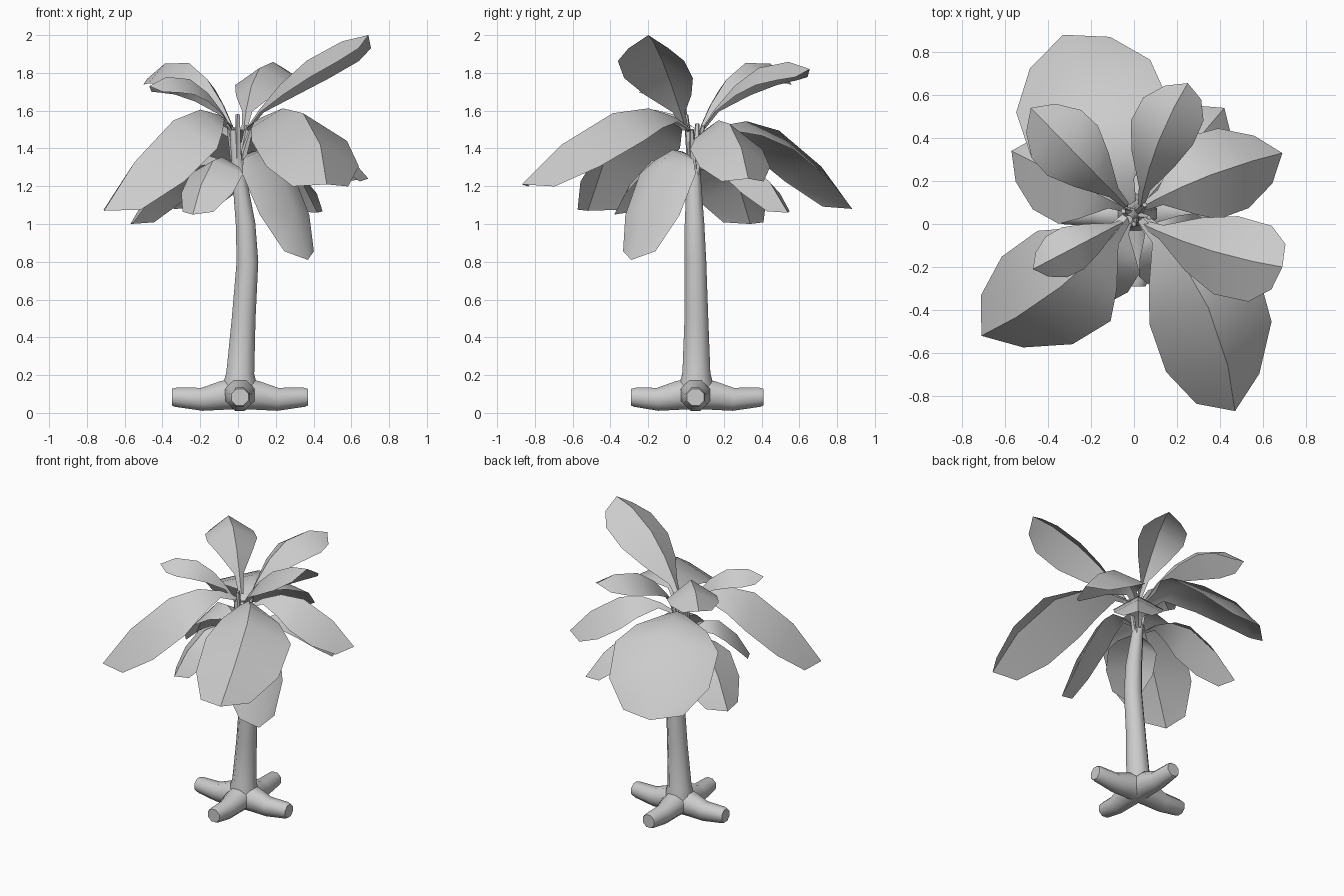
import bpy, math
from mathutils import Vector

if "Cube" in bpy.data.objects:
    bpy.data.objects.remove(bpy.data.objects["Cube"])


def make(name, verts, faces, angle):
    me = bpy.data.meshes.new(name)
    me.from_pydata(verts, [], faces)
    me.update()
    ob = bpy.data.objects.new(name, me)
    bpy.context.collection.objects.link(ob)
    bpy.ops.object.select_all(action='DESELECT')
    ob.select_set(True)
    bpy.context.view_layer.objects.active = ob
    bpy.ops.object.shade_smooth_by_angle(angle=math.radians(angle))
    return ob


def tube(name, path, sides=8, angle=62):
    """Capped tube through (x, y, z, radius) points."""
    pts = [Vector(p[:3]) for p in path]
    verts, faces = [], []
    for i, p in enumerate(pts):
        d = (pts[min(i + 1, len(pts) - 1)] - pts[max(i - 1, 0)]).normalized()
        ref = Vector((0, 1, 0)) if abs(d.z) > 0.7 else Vector((0, 0, 1))
        u = ref.cross(d).normalized()
        v = d.cross(u)
        for k in range(sides):
            a = 2 * math.pi * (k + .5) / sides
            verts.append(p + path[i][3] * (math.cos(a) * u + math.sin(a) * v))
    for i in range(len(pts) - 1):
        for k in range(sides):
            a, b = i * sides + k, i * sides + (k + 1) % sides
            faces.append((a, b, b + sides, a + sides))
    n = len(verts)
    faces += [tuple(reversed(range(sides))), tuple(range(n - sides, n))]
    return make(name, verts, faces, angle)


# (position along leaf, share of full half width)
ROWS = [(0, .1), (.12, .18), (.3, .68), (.52, 1), (.8, .97), (1, .58)]


def leaf(name, base, tip, peak, half, fold, sway=0):
    """Folded sheet arching from base over height 'peak' to the tip."""
    p0, p2 = Vector(base), Vector(tip)
    run = p2 - p0
    side = Vector((run.y, -run.x, 0)).normalized()
    p1 = p0.lerp(p2, .48) + side * sway
    p1.z = peak

    def at(t):
        return p0 * (1 - t) ** 2 + p1 * 2 * t * (1 - t) + p2 * t * t

    verts, faces = [], []
    for t, w in ROWS:
        te = t - (.04 if t == 1 else 0)
        tan = ((p1 - p0) * (1 - te) + (p2 - p1) * te).normalized()
        nor = side.cross(tan).normalized()
        off = half * w
        edge = at(te) - nor * off * fold
        verts += [edge - side * off, at(t), edge + side * off]
    for r in range(len(ROWS) - 1):
        for c in (0, 1):
            a = r * 3 + c
            faces.append((a, a + 1, a + 4, a + 3))
    return make(name, verts, faces, 50)


# Trunk with a gentle bend
tube("trunk", [(.01, .05, .05, .10), (.01, .055, .14, .10), (.012, .055, .21, .08),
               (.03, .055, .5, .068), (.05, .05, .8, .062), (.04, .045, 1.0, .056),
               (0, .04, 1.3, .037), (-.025, .02, 1.5, .02)])

# Four spreading roots
for i, (dx, dy, reach) in enumerate([(1, 0, .36), (-1, 0, .36), (0, 1, .36), (0, -1, .34)]):
    tube(f"root_{i + 1}",
         [(.01 + dx * s, .05 + dy * s, z, r) for s, z, r in
          [(0, .10, .09), (.09, .093, .083), (.2, .072, .066), (reach - .02, .083, .055),
           (reach, .083, .048)]], 8)

# Thin stems that split off at the crown
for i, (x, y, z) in enumerate([(.05, .09, 1.52), (-.05, .06, 1.53), (.0, .0, 1.58), (.07, .03, 1.5)]):
    tube(f"stem_{i + 1}", [(.005, .045, 1.2, .03), (x * .5, .02 + y * .5, 1.38, .02), (x, y, z, .012)], 5)

# Leaves: base, tip, arch height, half width, fold, sideways bend
leaves = {
    "top": [((.04, .0, 1.50), (.69, -.20, 2.0), 1.96, .19, .6, .05),
            ((.03, .08, 1.50), (.25, .655, 1.82), 1.98, .155, .65, -.06),
            ((-.03, .08, 1.52), (-.48, .54, 1.77), 2.05, .165, .7),
            ((-.03, .02, 1.50), (-.47, -.21, 1.73), 1.91, .11, .8)],
    "middle": [((.04, .03, 1.50), (.47, -.87, 1.21), 1.83, .28, .55, -.19),
               ((-.03, .03, 1.52), (-.71, -.52, 1.07), 1.82, .27, .62, -.11),
               ((-.02, .09, 1.47), (-.33, .88, 1.08), 1.73, .345, .33),
               ((.04, .08, 1.46), (.69, .33, 1.24), 1.72, .205, .7, -.05)],
    "lower": [((.03, .02, 1.34), (.37, -.29, .81), 1.58, .2, .4),
              ((-.02, .02, 1.27), (-.24, -.38, 1.05), 1.52, .16, .5),
              ((-.03, .07, 1.29), (-.57, .34, 1.0), 1.55, .205, .55),
              ((.03, .08, 1.29), (.42, .54, 1.06), 1.53, .16, .55)],
}
for tier, specs in leaves.items():
    for i, s in enumerate(specs):
        leaf(f"{tier}_leaf_{i + 1}", *s)
